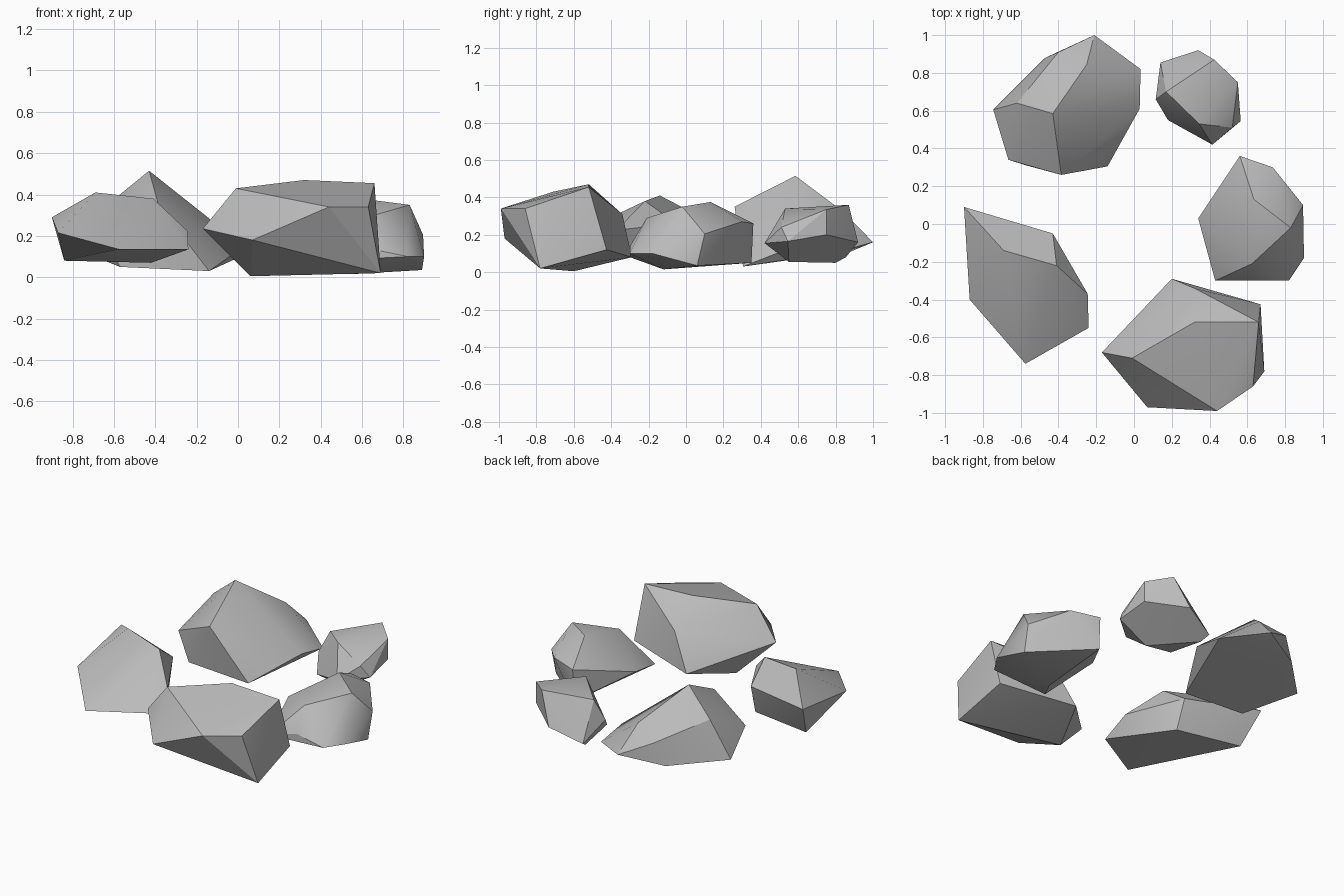
import bpy
import bmesh
import math

default_cube = bpy.data.objects.get("Cube")
if default_cube:
    bpy.data.objects.remove(default_cube, do_unlink=True)


def make_material(name, colour):
    material = bpy.data.materials.new(name)
    material.use_nodes = True
    material.diffuse_color = colour
    shader = material.node_tree.nodes["Principled BSDF"]
    shader.inputs["Base Color"].default_value = colour
    shader.inputs["Roughness"].default_value = 0.9
    return material


stone_grey = make_material("stone grey", (0.5, 0.5, 0.5, 1))


def rock(name, crown, girdle, base):
    """Wrap the corner points of a chipped stone in a convex hull."""
    shape = bmesh.new()
    for corner in crown + girdle + base:
        shape.verts.new(corner)
    hull = bmesh.ops.convex_hull(shape, input=shape.verts)
    unused = {item for item in hull["geom_interior"] + hull["geom_unused"]
              if isinstance(item, bmesh.types.BMVert)}
    bmesh.ops.delete(shape, geom=list(unused), context="VERTS")
    bmesh.ops.recalc_face_normals(shape, faces=shape.faces)
    mesh = bpy.data.meshes.new(name)
    shape.to_mesh(mesh)
    shape.free()
    mesh.materials.append(stone_grey)
    stone = bpy.data.objects.new(name, mesh)
    bpy.context.collection.objects.link(stone)

    # Soft shading across shallow creases, crisp chipped edges elsewhere
    bpy.ops.object.select_all(action="DESELECT")
    stone.select_set(True)
    bpy.context.view_layer.objects.active = stone
    bpy.ops.object.shade_smooth_by_angle(angle=math.radians(30))
    return stone


# Long slab at the front
rock("front_rock",
     crown=[(-.01, -.71, .43), (.32, -.52, .47), (.66, -.52, .455),
            (.63, -.86, .34), (.44, -.99, .34), (.32, -.34, .31)],
     girdle=[(-.17, -.68, .235), (.07, -.97, .18), (.67, -.425, .12)],
     base=[(.69, -.78, .02), (.06, -.6, .005), (.2, -.29, .08)])

# Wedge on the side, tilted down towards the front
rock("right_rock",
     crown=[(-.69, -.14, .41), (-.41, -.22, .38)],
     girdle=[(-.9, .09, .29), (-.43, -.05, .26), (-.245, -.37, .225),
             (-.87, -.4, .215)],
     base=[(-.24, -.55, .135), (-.575, -.74, .135),
           (-.84, -.03, .08), (-.42, -.11, .07)])

# Tall peaked rock at the back
rock("back_peak_rock",
     crown=[(-.43, .585, .515), (-.62, .64, .36), (-.385, .26, .35),
            (-.25, .845, .32), (-.4, .91, .25)],
     girdle=[(-.665, .34, .22), (.03, .61, .15), (-.21, 1, .16),
             (-.745, .605, .12)],
     base=[(-.57, .31, .05), (-.14, .305, .03), (.035, .82, .11),
           (-.47, .88, .11)])

# Smallest rock at the back
rock("back_small_rock",
     crown=[(.345, .53, .34), (.425, .87, .36), (.55, .75, .335),
            (.17, .7, .3)],
     girdle=[(.52, .51, .24), (.55, .75, .2), (.34, .92, .16),
             (.565, .545, .165), (.415, .42, .155), (.115, .66, .17)],
     base=[(.18, .55, .08), (.14, .855, .08), (.16, .8, .05),
           (.37, .55, .055)])

# Rounded rock on the other side
rock("left_rock",
     crown=[(.635, .13, .375), (.83, -.02, .35), (.625, -.21, .29)],
     girdle=[(.56, .36, .26), (.735, .3, .27), (.895, .1, .205),
             (.34, .03, .18), (.63, -.3, .14)],
     base=[(.9, -.18, .1), (.82, -.3, .1), (.43, -.3, .08),
           (.89, .06, .035), (.56, .35, .05), (.55, -.12, .015)])
